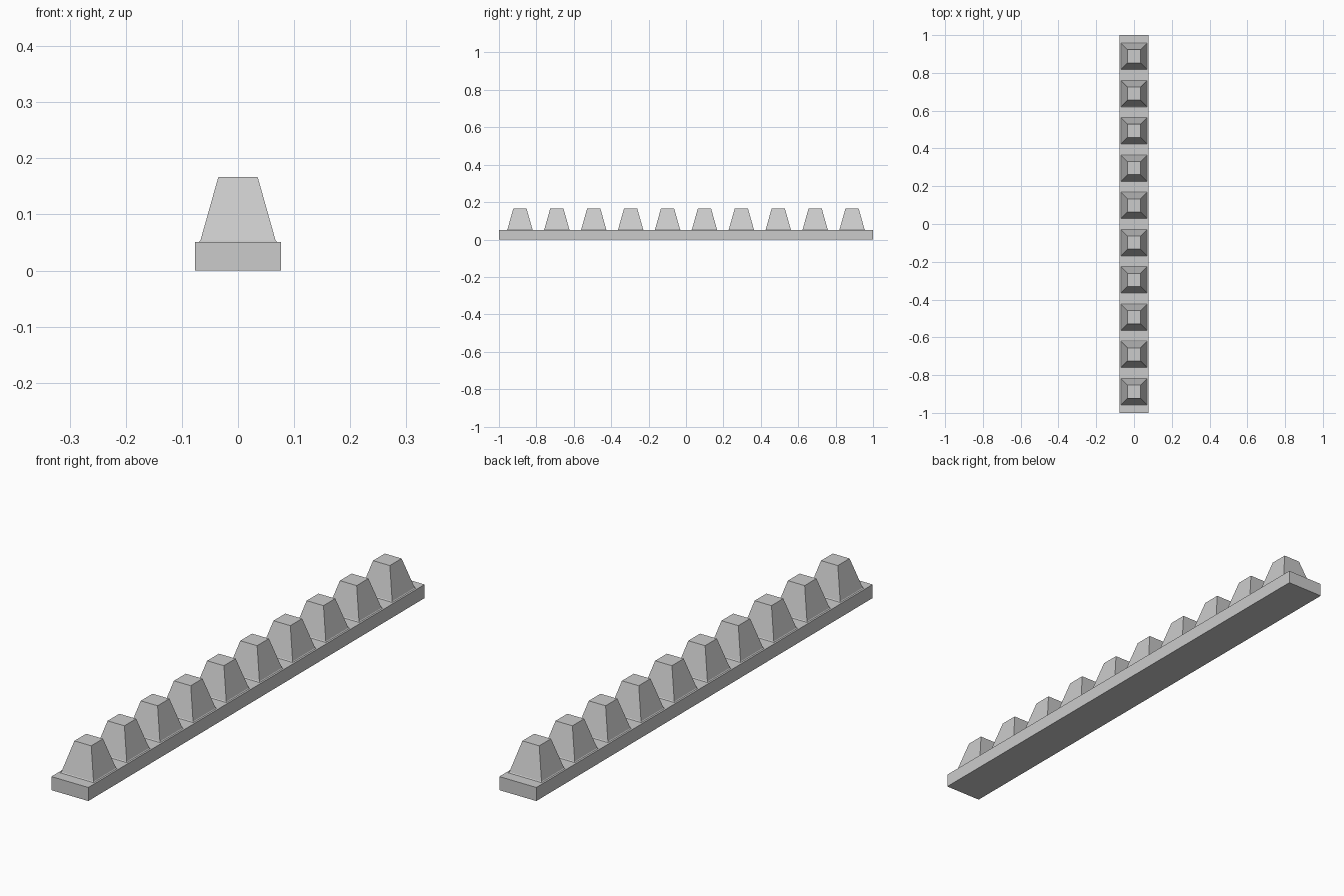
import bpy
import bmesh

if "Cube" in bpy.data.objects:
    bpy.data.objects.remove(bpy.data.objects["Cube"])

grey = bpy.data.materials.new("light_grey")
grey.diffuse_color = (0.6, 0.6, 0.6, 1)
grey.use_nodes = True
grey.node_tree.nodes["Principled BSDF"].inputs["Base Color"].default_value = grey.diffuse_color


def stacked_squares(name, rings, y=0.0):
    """Closed solid lofted through rectangles given as (half_x, half_y, z)."""
    bm = bmesh.new()
    loops = [[bm.verts.new((sx * hx, sy * hy, z))
              for sx, sy in ((-1, -1), (1, -1), (1, 1), (-1, 1))]
             for hx, hy, z in rings]
    bm.faces.new(loops[0][::-1])
    bm.faces.new(loops[-1])
    for low, high in zip(loops, loops[1:]):
        for i in range(4):
            j = (i + 1) % 4
            bm.faces.new((low[i], low[j], high[j], high[i]))
    mesh = bpy.data.meshes.new(name)
    bm.to_mesh(mesh)
    bm.free()
    mesh.materials.append(grey)
    obj = bpy.data.objects.new(name, mesh)
    obj.location.y = y
    bpy.context.collection.objects.link(obj)
    return obj


# Long flat bar
stacked_squares("base_bar", [(0.077, 1.0, 0.0), (0.077, 1.0, 0.051)])

# Row of ten tapered studs, each with a thin flared foot
COUNT, STEP = 10, 0.1973
for n in range(COUNT):
    stacked_squares(f"stud_{n + 1}",
                    [(0.071, 0.071, 0.050), (0.067, 0.067, 0.0535), (0.035, 0.035, 0.167)],
                    (n - (COUNT - 1) / 2) * STEP)
